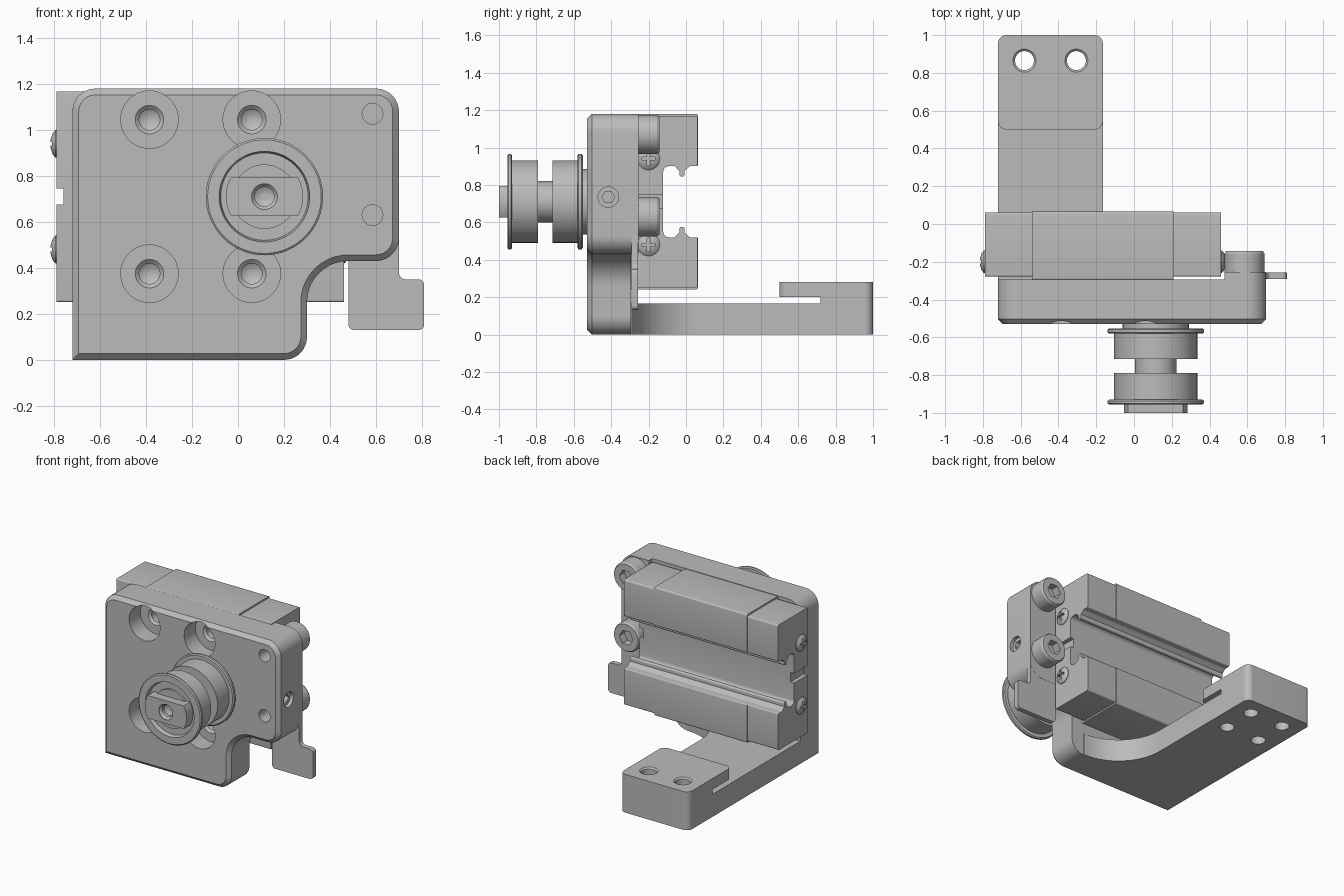
import bpy, bmesh, math
from mathutils import Vector

cube = bpy.data.objects.get("Cube")
if cube:
    bpy.data.objects.remove(cube, do_unlink=True)

grey = bpy.data.materials.new("machined grey")
grey.use_nodes = True
grey.diffuse_color = (0.5, 0.5, 0.5, 1)
grey.node_tree.nodes["Principled BSDF"].inputs["Base Color"].default_value = (0.5, 0.5, 0.5, 1)


def place(axis, u, v, t):
    return {"x": (t, u, v), "y": (u, t, v), "z": (u, v, t)}[axis]


def finish(name, bm):
    bmesh.ops.remove_doubles(bm, verts=bm.verts, dist=1e-5)
    bmesh.ops.recalc_face_normals(bm, faces=bm.faces)
    mesh = bpy.data.meshes.new(name)
    bm.to_mesh(mesh)
    bm.free()
    mesh.materials.append(grey)
    ob = bpy.data.objects.new(name, mesh)
    bpy.context.collection.objects.link(ob)
    return ob


def rounded(corners, n=10):
    """Turn (u, v, radius) corners into an outline with arcs."""
    out = []
    for i, (u, v, r) in enumerate(corners):
        p = Vector((u, v))
        if r == 0:
            out.append(p)
            continue
        a = (Vector(corners[i - 1][:2]) - p).normalized()
        b = (Vector(corners[(i + 1) % len(corners)][:2]) - p).normalized()
        half = a.angle(b) / 2
        c = p + (a + b).normalized() * r / math.sin(half)
        s = p + a * r / math.tan(half) - c
        e = p + b * r / math.tan(half) - c
        turn = math.atan2(s.x * e.y - s.y * e.x, s.dot(e))
        for k in range(n + 1):
            w = turn * k / n
            out.append(c + Vector((s.x * math.cos(w) - s.y * math.sin(w),
                                   s.x * math.sin(w) + s.y * math.cos(w))))
    return out


def prism(name, outline, axis, a, b, chamfer=0):
    bm = bmesh.new()
    low = [bm.verts.new(place(axis, u, v, a)) for u, v in outline]
    high = [bm.verts.new(place(axis, u, v, b)) for u, v in outline]
    cap = bm.faces.new(low)
    bm.faces.new(high)
    for i in range(len(low)):
        bm.faces.new((low[i - 1], low[i], high[i], high[i - 1]))
    bmesh.ops.recalc_face_normals(bm, faces=bm.faces)
    if chamfer:
        bmesh.ops.bevel(bm, geom=list(cap.edges), offset=chamfer, segments=1, affect="EDGES")
    return finish(name, bm)


def box(name, x, y, z):
    return prism(name, [(x[0], y[0]), (x[1], y[0]), (x[1], y[1]), (x[0], y[1])], "z", *z)


def lathe(name, profile, axis, u, v, sides=48):
    """Spin (radius, position) pairs about an axis through (u, v)."""
    bm = bmesh.new()
    rings = []
    for r, t in profile:
        angles = [math.tau * k / sides for k in range(sides)] if r else [0]
        rings.append([bm.verts.new(place(axis, u + r * math.cos(w), v + r * math.sin(w), t))
                      for w in angles])
    for p, q in zip(rings, rings[1:]):
        for k in range(sides):
            m = (k + 1) % sides
            if len(p) == 1:
                bm.faces.new((p[0], q[k], q[m]))
            elif len(q) == 1:
                bm.faces.new((p[k], p[m], q[0]))
            else:
                bm.faces.new((p[k], p[m], q[m], q[k]))
    return finish(name, bm)


def rod(axis, u, v, r, a, b, sides=32, name="cutter"):
    return lathe(name, [(0, a), (r, a), (r, b), (0, b)], axis, u, v, sides)


def combine(ob, tools, operation="DIFFERENCE"):
    for tool in tools:
        mod = ob.modifiers.new("cut", "BOOLEAN")
        mod.object, mod.operation, mod.solver = tool, operation, "EXACT"
        bpy.context.view_layer.objects.active = ob
        bpy.ops.object.modifier_apply(modifier=mod.name)
        bpy.data.objects.remove(tool, do_unlink=True)


# Main plate with a notched corner and chamfered front rim
plate = prism("main_plate", rounded([(-0.72, 0, 0), (0.30, 0, 0.1), (0.30, 0.43, 0.18),
                                     (0.70, 0.43, 0.1), (0.70, 1.18, 0.1), (-0.72, 1.18, 0.1)]),
              "y", -0.53, -0.255, chamfer=0.027)
cuts = [box("cutter", (-1, 0.48), (-0.295, 0), (-0.1, 1.3))]
for x in (-0.385, 0.06):
    for z in (0.375, 1.045):
        cuts.append(lathe("cutter", [(0, -0.6), (0.125, -0.6), (0.125, -0.4), (0.062, -0.4),
                                     (0.045, -0.385), (0.045, -0.34), (0, -0.31)], "y", x, z))
for z in (0.63, 1.07):
    cuts.append(rod("y", 0.585, z, 0.045, -0.6, -0.43))
cuts.append(rod("x", -0.415, 0.735, 0.055, 0.675, 0.8))
cuts.append(rod("x", -0.415, 0.735, 0.034, 0.6, 0.69, sides=6))
combine(plate, cuts)

# Foot with a large fillet into the plate and a slotted clamp pad
foot = prism("foot", rounded([(-0.72, -0.4, 0), (0.2, -0.4, 0), (0.2, -0.29, 0),
                              (-0.165, -0.29, 0.36), (-0.165, 1, 0.045), (-0.72, 1, 0.045)], 14),
             "z", 0, 0.165)
pad = prism("pad", rounded([(x, y, 0.045) for x, y in
                            ((-0.72, 0.5), (-0.165, 0.5), (-0.165, 1), (-0.72, 1))], 14),
            "z", 0.15, 0.28)
combine(foot, [pad], "UNION")
cuts = [box("cutter", (-1, 0), (0.4, 0.72), (0.165, 0.2))]
for x in (-0.58, -0.305):
    cuts.append(lathe("cutter", [(0, -0.1), (0.05, -0.1), (0.05, 0.27), (0.062, 0.281),
                                 (0.062, 0.4), (0, 0.4)], "z", x, 0.865))
    cuts.append(rod("z", x, 0.615, 0.05, -0.1, 0.18))
combine(foot, cuts)

# Thin sensor flag below the thick edge of the plate
prism("sensor_flag", rounded([(0.48, 0.13, 0.025), (0.81, 0.13, 0.025), (0.81, 0.35, 0.025),
                              (0.70, 0.35, 0.03), (0.70, 0.56, 0), (0.48, 0.56, 0)], 5),
      "y", -0.292, -0.256)

# Sliding carriage: C-shaped body with a cap at each end
AXIS_Z = 0.71


def carriage_outline(front, back, half):
    upper = [(front, half, 0.008), (back, half, 0.012), (back, 0.19, 0.008), (0.02, 0.19, 0.01),
             (-0.008, 0.165, 0), (-0.008, 0.135, 0.011), (-0.036, 0.135, 0.011),
             (-0.036, 0.165, 0), (-0.06, 0.19, 0.01), (-0.122, 0.19, 0.03)]
    lower = [(y, -z, r) for y, z, r in reversed(upper)]
    return [(y, z + AXIS_Z) for y, z in rounded(upper + lower, 5)]


prism("carriage_body", carriage_outline(-0.295, 0.065, 0.47), "x", -0.54, 0.21)
for name, inner, outer in (("right_cap", -0.54, -0.79), ("left_cap", 0.21, 0.46)):
    s = 1 if outer > inner else -1
    cap = prism(name, carriage_outline(-0.278, 0.062, 0.458), "x", *sorted((inner, outer)))
    notch = sorted((outer - 0.03 * s, outer + 0.1 * s))
    combine(cap, [box("cutter", notch, (-0.4, 0), (0.675, 0.745))])
    # Domed cross-head screws
    for z in (0.48, 0.94):
        profile = [(0, -0.01), (0.06, -0.01), (0.06, 0.004), (0.048, 0.015), (0.025, 0.024), (0, 0.027)]
        screw = lathe(name + "_screw", [(r, outer + s * t) for r, t in profile], "x", -0.2, z, 32)
        span = sorted((outer + 0.006 * s, outer + 0.1 * s))
        combine(screw, [box("cutter", span, (-0.2 - w, -0.2 + w), (z - h, z + h))
                        for w, h in ((0.035, 0.008), (0.008, 0.035))])

# Socket-head screws on the back of the plate
for z, name in ((0.63, "lower_socket_screw"), (1.07, "upper_socket_screw")):
    screw = lathe(name, [(0, -0.27), (0.105, -0.27), (0.105, -0.155), (0.097, -0.143), (0, -0.143)],
                  "y", 0.585, z)
    combine(screw, [rod("y", 0.585, z, 0.055, -0.2, 0, sides=6)])

# Double flanged roller and its flat-sided axle end
roller = [(0, -0.5), (0.175, -0.5), (0.175, -0.552)]
for front, back in ((-0.58, -0.552), (-0.955, -0.93)):
    flange = [(0.247, back), (0.255, back - 0.006), (0.255, front + 0.006), (0.247, front)]
    if front > -0.9:
        roller += flange + [(0.22, front), (0.22, -0.715), (0.11, -0.715),
                            (0.11, -0.79), (0.22, -0.79), (0.22, -0.93)]
    else:
        roller += flange
roller += [(0.197, -0.955), (0.19, -0.925), (0.14, -0.925), (0.14, -0.94), (0, -0.94)]
lathe("roller", roller, "y", 0.115, AXIS_Z, 72)

arc = math.asin(0.5)
ends = [side + arc * k / 12 for side in (0, math.pi) for k in range(-12, 13)]
axle = prism("axle_end", [(0.115 + 0.168 * math.cos(w), AXIS_Z + 0.168 * math.sin(w)) for w in ends],
             "y", -1.0, -0.92)
combine(axle, [lathe("cutter", [(0, -1.1), (0.056, -1.1), (0.056, -0.995), (0.042, -0.98),
                                (0.042, -0.955), (0, -0.93)], "y", 0.115, AXIS_Z)])

# Smooth the round surfaces and keep edges crisp
bpy.ops.object.select_all(action="DESELECT")
for ob in bpy.context.collection.objects:
    if ob.type == "MESH" and grey.name in ob.data.materials:
        ob.select_set(True)
        bpy.context.view_layer.objects.active = ob
bpy.ops.object.shade_smooth_by_angle(angle=math.radians(30))
